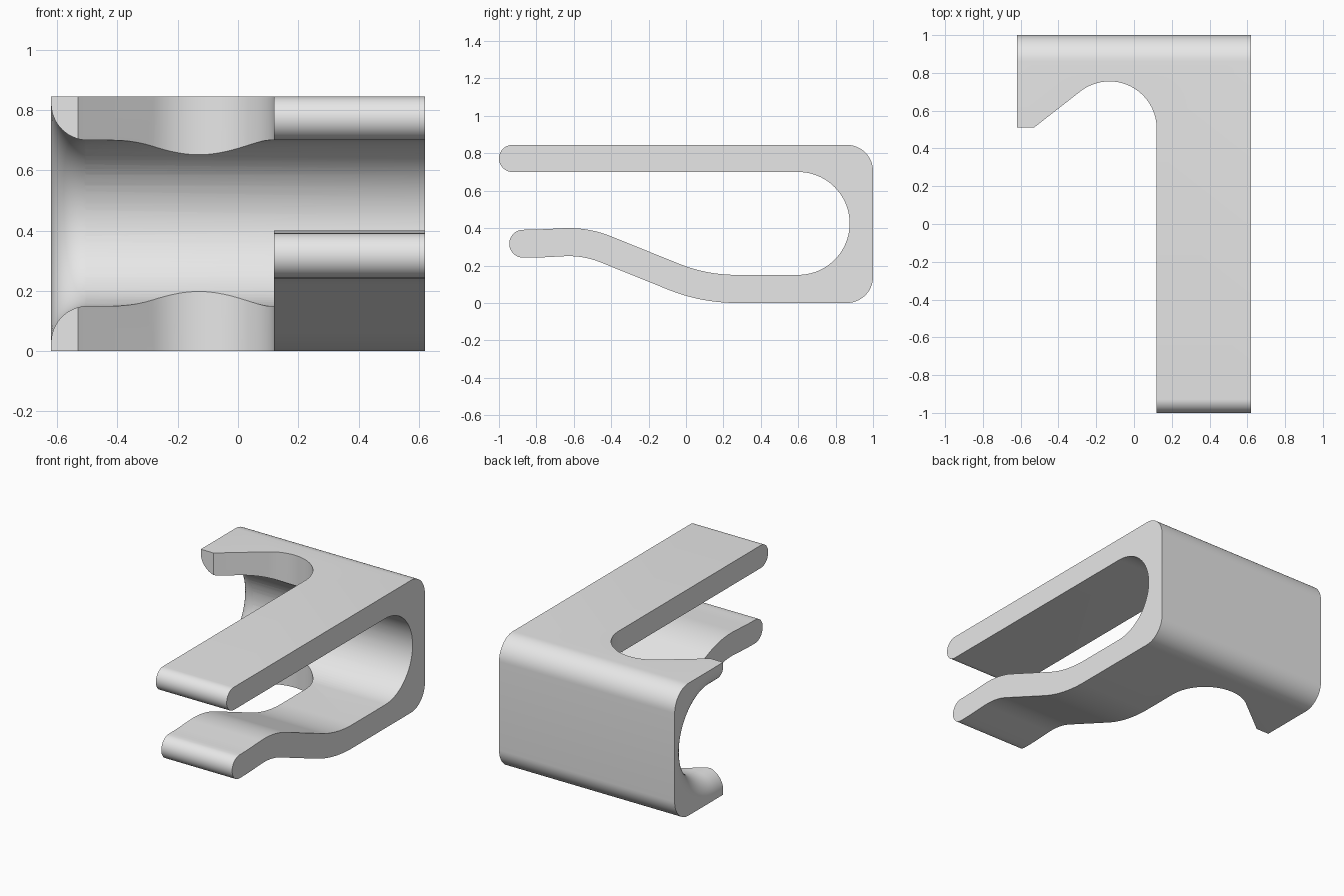
import bpy, bmesh
from math import sin, cos, radians, sqrt, pi

cube = bpy.data.objects.get("Cube")
if cube:
    bpy.data.objects.remove(cube, do_unlink=True)

HALF_W = 0.62      # half width along x
TOP = 0.845        # overall height
ARM_R = 0.075      # half thickness of the spring arm
FLARE = 0.122      # radius of the rounded side opening


def arc(cx, cy, r, a0, a1, n):
    """Points on a circle from angle a0 to a1 in degrees."""
    angles = [radians(a0 + (a1 - a0) * i / n) for i in range(n + 1)]
    return [(cx + r * cos(a), cy + r * sin(a)) for a in angles]


def loft(name, rings):
    """Closed solid skinned through rings of equal length."""
    bm = bmesh.new()
    loops = [[bm.verts.new(p) for p in ring] for ring in rings]
    n = len(loops[0])
    for a, b in zip(loops, loops[1:]):
        for i in range(n):
            j = (i + 1) % n
            bm.faces.new((a[i], a[j], b[j], b[i]))
    bm.faces.new(loops[0][::-1])
    bm.faces.new(loops[-1])
    bmesh.ops.recalc_face_normals(bm, faces=bm.faces)
    mesh = bpy.data.meshes.new(name)
    bm.to_mesh(mesh)
    bm.free()
    obj = bpy.data.objects.new(name, mesh)
    bpy.context.collection.objects.link(obj)
    return obj


def cut(target, cutter):
    """Subtract the cutter and discard it."""
    cutter.hide_render = True
    mod = target.modifiers.new("cut", 'BOOLEAN')
    mod.operation = 'DIFFERENCE'
    mod.solver = 'EXACT'
    mod.object = cutter
    bpy.context.view_layer.objects.active = target
    bpy.ops.object.modifier_apply(modifier=mod.name)
    bpy.data.objects.remove(cutter, do_unlink=True)


# Centre line of the S-shaped spring arm: (turn in degrees, length, steps)
y, z, heading = 0.27, 0.075, 0.0
line = [(y, z, heading)]
bend = radians(22)
for turn, length, steps in [(22, 0.9 * bend, 16), (0, 0.39, 1),
                            (-25, 0.53 * radians(25), 16), (0, 0.1, 1),
                            (3, 0.1, 4)]:
    for _ in range(steps):
        mid = heading + radians(turn) / steps / 2
        y -= cos(mid) * length / steps
        z += sin(mid) * length / steps
        heading += radians(turn) / steps
        line.append((y, z, heading))
outer = [(p - sin(h) * ARM_R, q - cos(h) * ARM_R) for p, q, h in line]
inner = [(p + sin(h) * ARM_R, q + cos(h) * ARM_R) for p, q, h in line]

# Side profile of the clip
profile = arc(-0.9275, 0.7725, 0.0725, 270, 90, 20)       # upper arm tip
profile += arc(0.86, TOP - 0.14, 0.14, 90, 0, 14)         # upper back corner
profile += arc(0.86, 0.14, 0.14, 0, -90, 14)              # lower back corner
profile += outer
profile += arc(-0.87, z, ARM_R, 270, 90, 20)[1:-1]        # spring arm tip
profile += inner[::-1]
profile += arc(0.60, 0.425, 0.275, -90, 90, 40)           # inner bend
clip = loft("clip_body", [[(x, p, q) for p, q in profile]
                          for x in (-HALF_W, HALF_W)])

# Hook-shaped opening through both arms, seen in plan
plan = [(-0.8, -1.2), (0.12, -1.2)]
plan += arc(-0.13, 0.505, 0.25, 0, 127, 36)
plan += [(-0.53, 0.51), (-0.8, 0.51)]
cut(clip, loft("hook_cutter", [[(p, q, h) for p, q in plan]
                               for h in (-0.2, 1.1)]))

# Rounded flare where the channel meets the hooked side
rings = []
for i in range(-1, 17):
    a = max(i, 0) / 16 * pi / 2
    x = -HALF_W - 0.05 if i < 0 else -HALF_W + FLARE * (1 - cos(a))
    grow = FLARE * (1 - sin(a)) - (0.001 if i == 16 else 0)
    r = 0.275 + grow
    ring = [(0.3, 0.425 - r)] + arc(0.60, 0.425, r, -90, 90, 40)
    ring.append((0.3, 0.425 + r))
    rings.append([(x, p, q) for p, q in ring])
cut(clip, loft("flare_cutter", rings))

# Single grey finish
grey = bpy.data.materials.new("plain_grey")
grey.use_nodes = True
colour = (0.8, 0.8, 0.8, 1.0)
grey.diffuse_color = colour
grey.node_tree.nodes["Principled BSDF"].inputs["Base Color"].default_value = colour
clip.data.materials.clear()
clip.data.materials.append(grey)

bpy.ops.object.select_all(action='DESELECT')
clip.select_set(True)
bpy.context.view_layer.objects.active = clip
bpy.ops.object.shade_smooth_by_angle(angle=radians(30))
